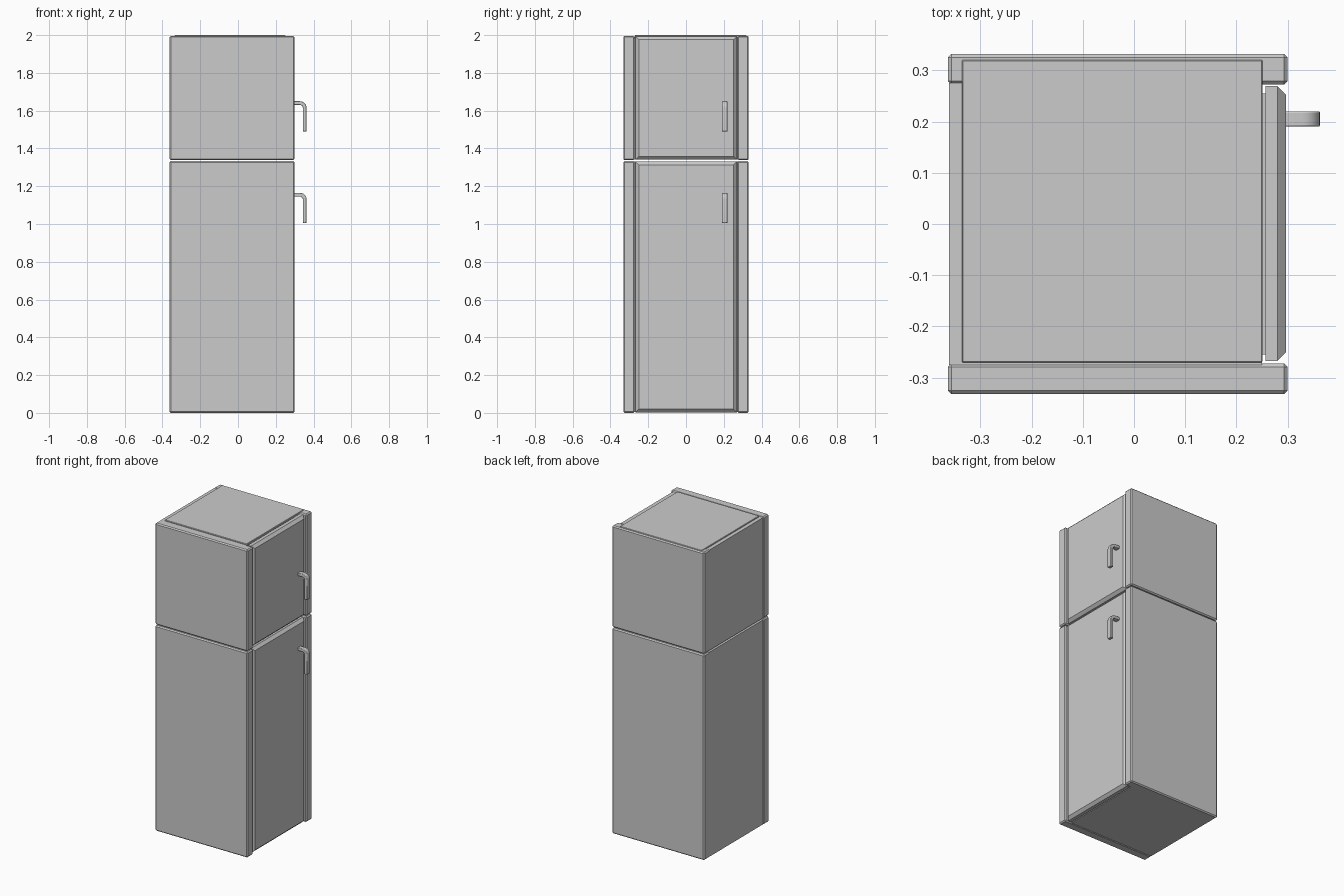
import bpy
import bmesh
from math import sin, cos, pi

cube = bpy.data.objects.get("Cube")
if cube:
    bpy.data.objects.remove(cube, do_unlink=True)


def finish(name, bm):
    bmesh.ops.recalc_face_normals(bm, faces=bm.faces[:])
    mesh = bpy.data.meshes.new(name)
    bm.to_mesh(mesh)
    bm.free()
    obj = bpy.data.objects.new(name, mesh)
    bpy.context.collection.objects.link(obj)
    return obj


def box(name, x, y, z, bevel=0.0, front_only=False):
    """Box from (min, max) ranges, chamfered all round or only on its +x face."""
    bm = bmesh.new()
    bmesh.ops.create_cube(bm, size=1)
    for v in bm.verts:
        v.co = [lo + (c + 0.5) * (hi - lo) for c, (lo, hi) in zip(v.co, (x, y, z))]
    if bevel:
        edges = [e for e in bm.edges
                 if not front_only or all(v.co.x > x[1] - 1e-5 for v in e.verts)]
        bmesh.ops.bevel(bm, geom=edges, offset=bevel, segments=1,
                        profile=0.5, affect='EDGES')
    return finish(name, bm)


def handle(name, top):
    """Hooked handle: a flat bar that leaves the door and bends downwards."""
    left, right, bottom = 0.29, 0.363, top - 0.16
    radius, thick = 0.035, 0.02
    cx, cz = right - radius, top - radius
    angles = [pi / 2 * (1 - i / 6) for i in range(7)]

    def arc(r):
        return [(cx + r * cos(a), cz + r * sin(a)) for a in angles]

    outer = [(left, top)] + arc(radius) + [(right, bottom)]
    inner = [(left, top - thick)] + arc(radius - thick) + [(right - thick, bottom)]
    bm = bmesh.new()
    face = bm.faces.new([bm.verts.new((px, 0.19, pz)) for px, pz in outer + inner[::-1]])
    side = bmesh.ops.extrude_face_region(bm, geom=[face])
    for v in side["geom"]:
        if isinstance(v, bmesh.types.BMVert):
            v.co.y = 0.22
    obj = finish(name, bm)
    mod = obj.modifiers.new("soft_edges", 'BEVEL')
    mod.width = 0.003
    mod.segments = 2
    mod.limit_method = 'ANGLE'
    mod.angle_limit = 0.8
    bpy.ops.object.select_all(action='DESELECT')
    obj.select_set(True)
    bpy.context.view_layer.objects.active = obj
    bpy.ops.object.shade_smooth_by_angle(angle=0.6)


# Lower fridge and upper freezer compartments
sections = {"fridge": (0.0, 1.333, 1.165), "freezer": (1.338, 1.996, 1.65)}
for part, (low, high, grip) in sections.items():
    box(part + "_cabinet", (-0.361, 0.25), (-0.275, 0.275), (low + 0.004, high - 0.003))
    for side, sign in (("right", -1), ("left", 1)):
        y = sorted((sign * 0.272, sign * 0.332))
        box(f"{part}_{side}_panel", (-0.363, 0.3), y, (low, high), 0.007)
    box(part + "_gasket", (0.245, 0.26), (-0.255, 0.255), (low + 0.012, high - 0.012))
    box(part + "_door", (0.257, 0.297), (-0.267, 0.269),
        (low + 0.003, high - 0.003), 0.017, front_only=True)
    handle(part + "_handle", grip)

# Raised lid on top
box("top_plate", (-0.336, 0.251), (-0.27, 0.32), (1.98, 2.0), 0.002)
